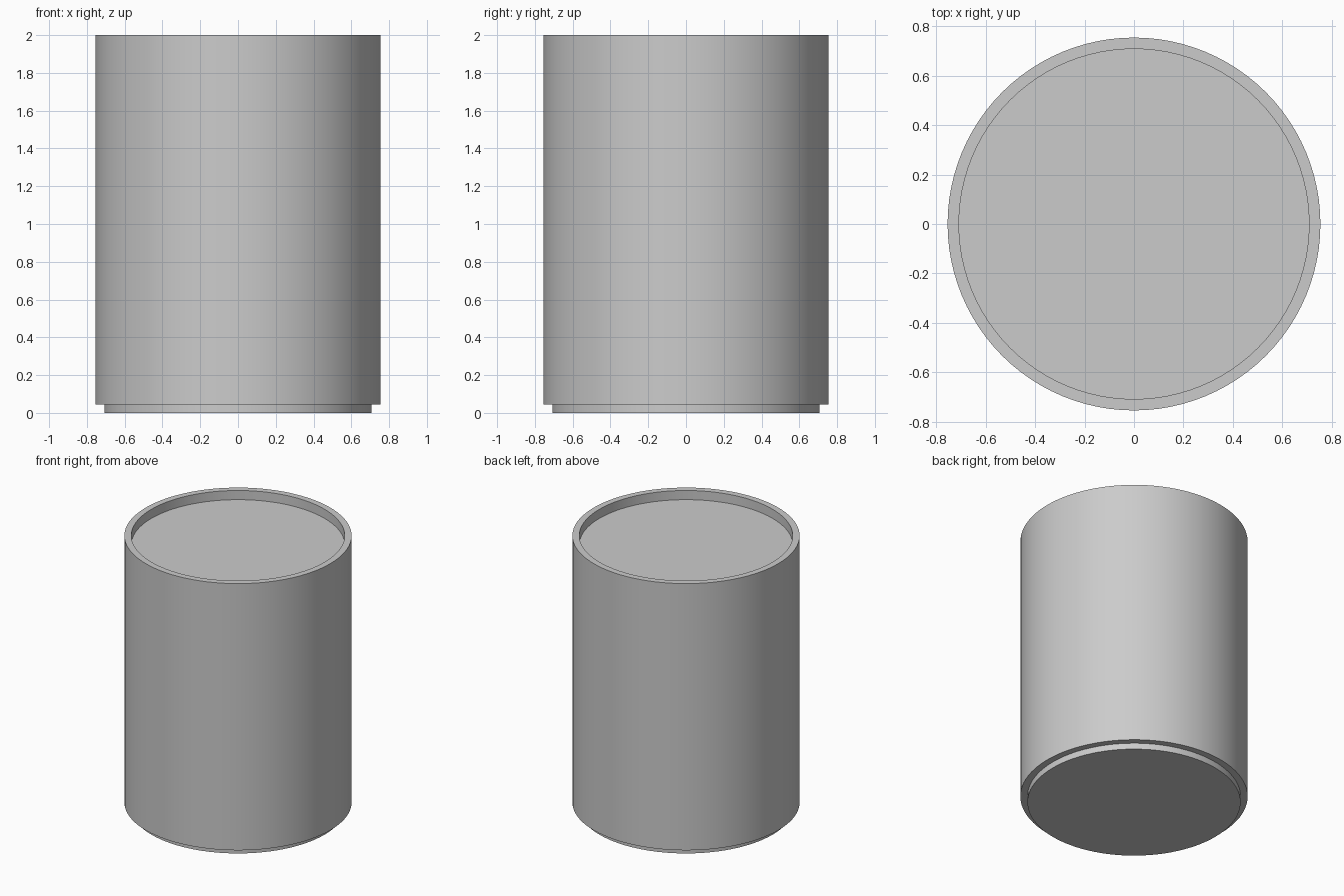
import bpy, bmesh, math

if "Cube" in bpy.data.objects:
    bpy.data.objects.remove(bpy.data.objects["Cube"])

SEGMENTS = 96


def lathe(name, profile):
    """Revolve (radius, z) points around z, closing both ends with a disc."""
    bm = bmesh.new()
    rings = []
    for r, z in profile:
        rings.append([bm.verts.new((r * math.cos(2 * math.pi * i / SEGMENTS),
                                    r * math.sin(2 * math.pi * i / SEGMENTS), z))
                      for i in range(SEGMENTS)])
    for low, high in zip(rings, rings[1:]):
        for i in range(SEGMENTS):
            j = (i + 1) % SEGMENTS
            bm.faces.new((low[i], low[j], high[j], high[i]))
    bm.faces.new(rings[0][::-1])
    bm.faces.new(rings[-1])
    mesh = bpy.data.meshes.new(name)
    bm.to_mesh(mesh)
    bm.free()
    obj = bpy.data.objects.new(name, mesh)
    bpy.context.collection.objects.link(obj)
    bpy.context.view_layer.objects.active = obj
    obj.select_set(True)
    bpy.ops.object.shade_smooth_by_angle(angle=math.radians(30))
    return obj


# Canister: stepped foot, straight wall, rim and recessed lid
lathe("canister", [
    (0.708, 0.0), (0.708, 0.045),    # foot
    (0.755, 0.045), (0.755, 2.0),    # outer wall
    (0.709, 2.0), (0.709, 1.933),    # rim and recess down to the lid
])
